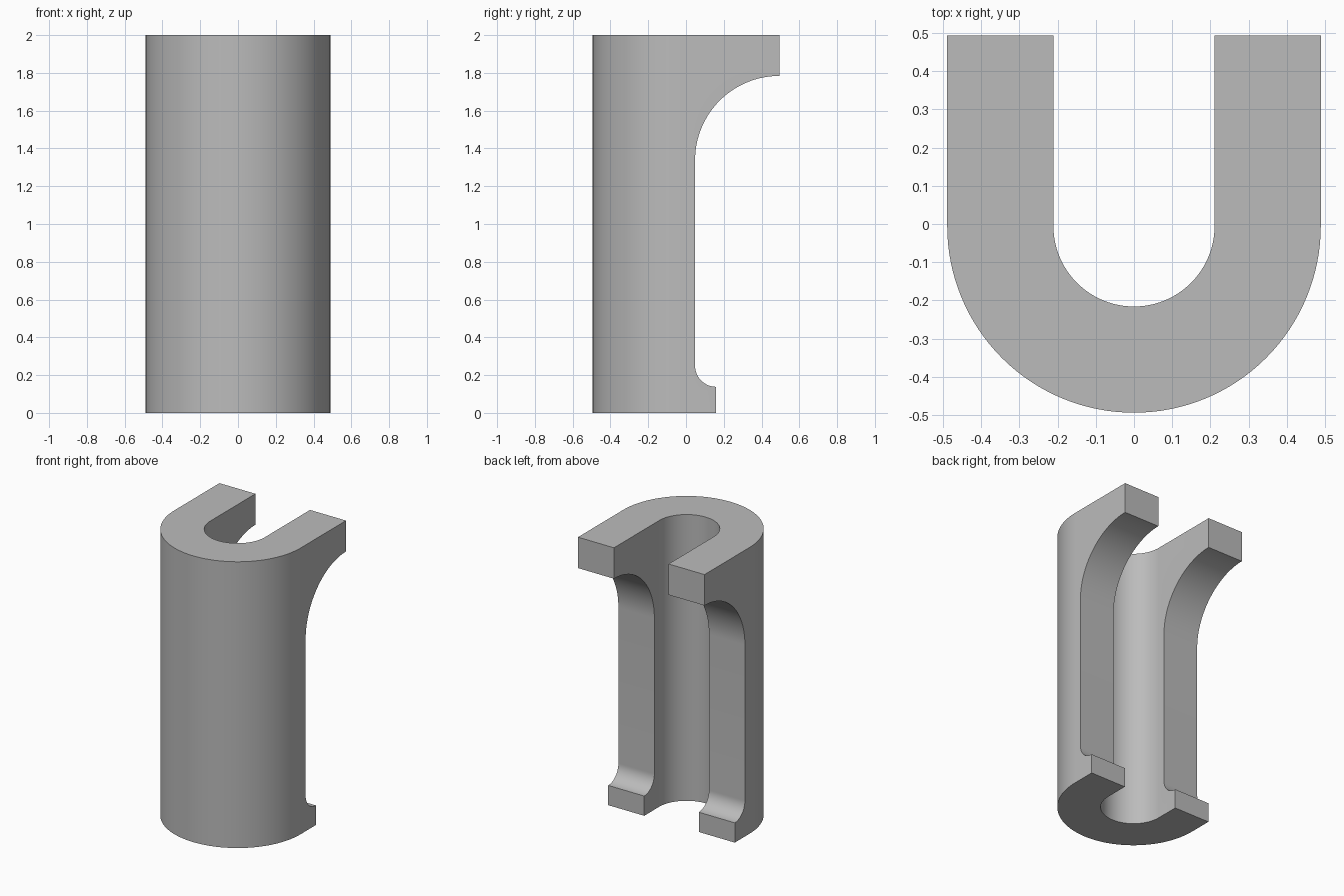
import bpy, bmesh, math

if "Cube" in bpy.data.objects:
    bpy.data.objects.remove(bpy.data.objects["Cube"])

R_OUT, R_IN, CY, BACK, H = 0.489, 0.211, -0.005, 0.494, 2.0
WALL, LIP = 0.048, 0.16          # y of the cut-back wall and of the bottom lip
Z_TOP, Z_LIP = 1.784, 0.138      # underside of the top arms, top of the lip


def arc(cx, cy, r, a0, a1, n):
    """Points along a circular arc, angles in degrees."""
    return [(cx + r * math.cos(math.radians(a0 + (a1 - a0) * i / n)),
             cy + r * math.sin(math.radians(a0 + (a1 - a0) * i / n))) for i in range(n + 1)]


def prism(name, points, offset):
    """Extrude a closed outline of 3D points along an offset."""
    bm = bmesh.new()
    face = bm.faces.new([bm.verts.new(p) for p in points])
    ext = bmesh.ops.extrude_face_region(bm, geom=[face])
    bmesh.ops.translate(bm, vec=offset,
                        verts=[v for v in ext["geom"] if isinstance(v, bmesh.types.BMVert)])
    bmesh.ops.recalc_face_normals(bm, faces=bm.faces)
    mesh = bpy.data.meshes.new(name)
    bm.to_mesh(mesh)
    bm.free()
    ob = bpy.data.objects.new(name, mesh)
    bpy.context.collection.objects.link(ob)
    return ob


grey = bpy.data.materials.new("plain grey")
grey.diffuse_color = (0.5, 0.5, 0.5, 1)
grey.use_nodes = True
grey.node_tree.nodes["Principled BSDF"].inputs["Base Color"].default_value = grey.diffuse_color

# U-shaped channel body
outline = ([(-R_OUT, BACK)] + arc(0, CY, R_OUT, 180, 360, 64) + [(R_OUT, BACK), (R_IN, BACK)]
           + arc(0, CY, R_IN, 360, 180, 48) + [(-R_IN, BACK)])
body = prism("channel_body", [(x, y, 0) for x, y in outline], (0, 0, H))
body.data.materials.append(grey)

# Side profile removed from the open edge, with a fillet at each end
r_top, r_lip = BACK - WALL, LIP - WALL
side = (arc(LIP, Z_LIP + r_lip, r_lip, 270, 180, 16)
        + arc(BACK, Z_TOP - r_top, r_top, 180, 90, 32)
        + [(0.7, Z_TOP), (0.7, -0.2), (LIP, -0.2)])
cutter = prism("edge_cutter", [(-0.8, y, z) for y, z in side], (1.6, 0, 0))
cutter.data.materials.append(grey)
cutter.hide_render = True

cut = body.modifiers.new("edge_cut", 'BOOLEAN')
cut.object = cutter
cut.operation = 'DIFFERENCE'
cut.solver = 'EXACT'
bpy.context.view_layer.objects.active = body
body.select_set(True)
bpy.ops.object.modifier_apply(modifier=cut.name)
bpy.data.objects.remove(cutter)

# Smooth curves, sharp edges
bpy.ops.object.shade_smooth_by_angle(angle=math.radians(30))
